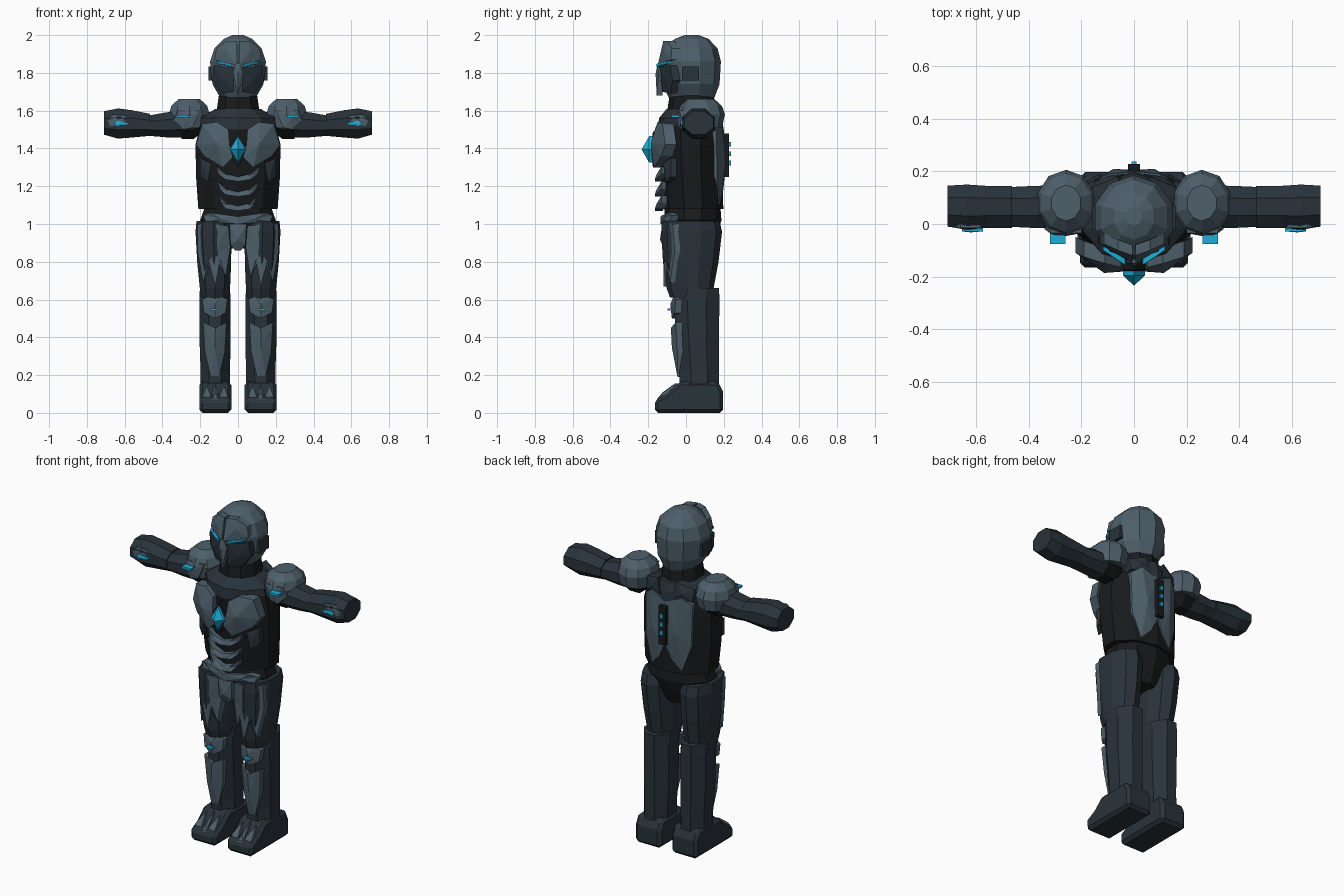
import bpy, bmesh, math
from mathutils import Vector


def material(name, rgb):
    m = bpy.data.materials.new(name)
    m.diffuse_color = (*rgb, 1)
    return m


ARMOR = material("steel_blue", (0.075, 0.115, 0.145))
DARK = material("dark_blue", (0.022, 0.033, 0.042))
BLACK = material("undersuit", (0.009, 0.010, 0.011))
GLOW = material("glow_cyan", (0.013, 0.42, 0.68))


def finish(name, bm, mat, mirror):
    bmesh.ops.recalc_face_normals(bm, faces=bm.faces[:])
    me = bpy.data.meshes.new(name)
    bm.to_mesh(me)
    bm.free()
    me.materials.append(mat)
    ob = bpy.data.objects.new(name, me)
    bpy.context.collection.objects.link(ob)
    if mirror:
        ob.modifiers.new("mirror", 'MIRROR').use_mirror_merge = False
    return ob


def loft(name, mat, rings, n=8, mirror=False, along_x=False):
    """Rings are (height, centre a, centre b, radius a, radius b)."""
    bm = bmesh.new()
    k = 1 / math.cos(math.pi / n)
    loops = []
    for h, ca, cb, ra, rb in rings:
        loop = []
        for i in range(n):
            t = math.tau * (i + 0.5) / n
            a, b = ca + ra * k * math.cos(t), cb + rb * k * math.sin(t)
            loop.append(bm.verts.new((h, a, b) if along_x else (a, b, h)))
        loops.append(loop)
    for lo, hi in zip(loops, loops[1:]):
        for i in range(n):
            j = (i + 1) % n
            bm.faces.new((lo[i], lo[j], hi[j], hi[i]))
    bm.faces.new(loops[0])
    bm.faces.new(loops[-1])
    return finish(name, bm, mat, mirror)


def plate(name, mat, pts, bulge=0.015, thick=0.03, mirror=True, back=False):
    """Faceted armour plate: outline of (x, y, z) with a raised middle."""
    s = -1 if back else 1
    bm = bmesh.new()
    front = [bm.verts.new(p) for p in pts]
    rear = [bm.verts.new((x, y + s * thick, z)) for x, y, z in pts]
    mid = sum((Vector(p) for p in pts), Vector()) / len(pts)
    peak = bm.verts.new(mid - Vector((0, s * bulge, 0)))
    for i in range(len(pts)):
        j = (i + 1) % len(pts)
        bm.faces.new((front[i], front[j], peak))
        bm.faces.new((front[j], front[i], rear[i], rear[j]))
    bm.faces.new(rear)
    return finish(name, bm, mat, mirror)


def box(name, mat, lo, hi, mirror=True):
    bm = bmesh.new()
    bmesh.ops.create_cube(bm, size=1)
    for v in bm.verts:
        v.co = [l + (h - l) * (c + 0.5) for l, h, c in zip(lo, hi, v.co)]
    return finish(name, bm, mat, mirror)


# Head and helmet
loft("helmet", ARMOR, [(1.67, 0, .03, .095, .115), (1.74, 0, .025, .135, .145),
     (1.86, 0, .025, .148, .152), (1.93, 0, .025, .125, .135),
     (1.98, 0, .03, .075, .085), (2.0, 0, .03, .03, .035)], 10)
box("ear_block", DARK, (.12, -.02, 1.76), (.157, .07, 1.835))
plate("brow_plate", ARMOR, [(.005, -.15, 1.84), (.125, -.08, 1.87), (.115, -.075, 1.93),
      (.06, -.1, 1.97), (.005, -.12, 1.97)], .012, .04)
plate("cheek_plate", DARK, [(.02, -.14, 1.83), (.13, -.085, 1.84), (.135, -.07, 1.76),
      (.09, -.085, 1.69), (.02, -.125, 1.70)], .012, .04)
plate("face_ridge", ARMOR, [(0, -.155, 1.68), (.028, -.145, 1.80), (.012, -.15, 1.85),
      (-.012, -.15, 1.85), (-.028, -.145, 1.80)], .012, .03, False)
plate("eye", GLOW, [(.03, -.155, 1.832), (.11, -.10, 1.848), (.117, -.10, 1.864),
      (.035, -.155, 1.848)], .004, .025)

# Neck and collar
loft("neck", BLACK, [(1.54, 0, .03, .13, .13), (1.62, 0, .03, .11, .12),
     (1.69, 0, .03, .10, .11)], 10)
loft("collar", DARK, [(1.50, 0, .025, .20, .165), (1.56, 0, .025, .195, .16),
     (1.61, 0, .04, .12, .135)], 10)

# Torso
loft("torso", BLACK, [(1.08, 0, .04, .21, .15), (1.25, 0, .03, .222, .155),
     (1.42, 0, .025, .225, .16), (1.50, 0, .025, .205, .165),
     (1.555, 0, .025, .19, .155)], 10)
plate("chest_plate", ARMOR, [(.05, -.165, 1.50), (.11, -.15, 1.54), (.19, -.125, 1.53),
      (.222, -.11, 1.42), (.18, -.13, 1.36), (.08, -.17, 1.30), (.03, -.18, 1.35),
      (.045, -.18, 1.42)], .035, .06)
plate("chest_gem", GLOW, [(0, -.195, 1.325), (.042, -.195, 1.395), (0, -.195, 1.465),
      (-.042, -.195, 1.395)], .04, .03, False)
plate("gem_mount", BLACK, [(0, -.175, 1.30), (.055, -.175, 1.395), (0, -.175, 1.49),
      (-.055, -.175, 1.395)], .012, .04, False)
for i, (z, w) in enumerate([(1.305, .115), (1.225, .108), (1.15, .10)]):
    plate(f"abdomen_plate_{i + 1}", ARMOR, [(.0, -.15, z - .055), (.06, -.15, z - .04),
          (w, -.13, z), (w - .01, -.13, z - .04), (.065, -.165, z - .07),
          (0, -.165, z - .08)], .01, .04)
plate("side_plate", DARK, [(.14, -.12, 1.32), (.20, -.08, 1.35), (.20, -.08, 1.25),
      (.16, -.11, 1.22)], .01, .03)

# Back
plate("back_plate", ARMOR, [(0, .20, 1.50), (.10, .19, 1.54), (.155, .16, 1.50),
      (.15, .165, 1.25), (.10, .18, 1.10), (.04, .195, 1.16), (0, .205, 1.25)],
      .025, .05, back=True)
plate("back_collar_plate", DARK, [(.04, .19, 1.53), (.15, .16, 1.52), (.16, .14, 1.59),
      (.06, .18, 1.62)], .015, .05, back=True)
box("spine_strip", BLACK, (-.022, .19, 1.25), (.022, .228, 1.48), False)
for i in range(3):
    z = 1.31 + i * .05
    box(f"spine_light_{i + 1}", GLOW, (-.01, .22, z), (.01, .237, z + .025), False)

# Shoulders and arms
loft("shoulder_dome", ARMOR, [(1.51, .258, .08, .095, .105), (1.58, .258, .08, .108, .12),
     (1.625, .258, .08, .095, .105), (1.663, .258, .08, .055, .065)], 10, True)
box("shoulder_light", GLOW, (.26, -.077, 1.565), (.32, -.035, 1.578))
plate("shoulder_front_plate", ARMOR, [(.20, -.035, 1.60), (.32, -.035, 1.60),
      (.34, -.02, 1.55), (.29, -.04, 1.50), (.24, -.04, 1.51)], .015, .04)
loft("shoulder_joint", BLACK, [(.19, .07, 1.545, .07, .06), (.235, .07, 1.53, .085, .08),
     (.30, .07, 1.53, .085, .08)], 8, True, True)
loft("upper_arm", DARK, [(.28, .065, 1.53, .082, .072), (.38, .065, 1.525, .08, .066),
     (.485, .065, 1.52, .075, .052)], 8, True, True)
loft("forearm", DARK, [(.465, .065, 1.525, .08, .058), (.56, .065, 1.53, .08, .072),
     (.635, .065, 1.532, .085, .08), (.71, .068, 1.535, .078, .062)], 8, True, True)
plate("forearm_plate", ARMOR, [(.53, -.01, 1.53), (.59, -.015, 1.575), (.66, -.015, 1.58),
      (.705, -.01, 1.55), (.70, -.01, 1.505), (.62, -.015, 1.49)], .01, .03)
plate("forearm_light", GLOW, [(.575, -.028, 1.535), (.645, -.028, 1.547),
      (.655, -.028, 1.53), (.645, -.028, 1.518), (.585, -.028, 1.524)], .004, .02)

# Hips
loft("pelvis", BLACK, [(.87, 0, .03, .07, .10), (.95, 0, .03, .15, .13),
     (1.02, 0, .035, .20, .145), (1.09, 0, .035, .175, .14)], 10)
plate("belt_plate", ARMOR, [(0, -.135, 1.00), (.17, -.09, 1.01), (.185, -.075, 1.045),
      (.15, -.10, 1.06), (0, -.135, 1.04)], .012, .04)
plate("groin_plate", ARMOR, [(-.045, -.125, 1.0), (.045, -.125, 1.0), (.04, -.12, .89),
      (.015, -.11, .86), (-.015, -.11, .86), (-.04, -.12, .89)], .02, .05, False)

# Legs
loft("thigh", DARK, [(.61, .122, .02, .072, .10), (.66, .122, .022, .08, .118),
     (.80, .126, .025, .09, .14), (.96, .13, .03, .095, .153),
     (1.015, .13, .025, .09, .145)], 10, True)
plate("thigh_plate", ARMOR, [(.05, -.11, .99), (.13, -.125, 1.0), (.215, -.07, 1.0),
      (.215, -.06, .86), (.185, -.085, .69), (.155, -.115, .80), (.12, -.12, .67),
      (.095, -.12, .81), (.065, -.10, .72), (.04, -.095, .88)], .02, .04)
loft("shin", DARK, [(.13, .122, .07, .078, .105), (.22, .12, .07, .078, .105),
     (.42, .122, .06, .083, .115), (.60, .122, .057, .082, .12),
     (.66, .122, .06, .08, .115)], 8, True)
plate("knee_plate", ARMOR, [(.055, -.055, .60), (.09, -.065, .62), (.12, -.07, .60),
      (.155, -.065, .62), (.19, -.055, .60), (.18, -.06, .53), (.12, -.075, .50),
      (.065, -.06, .53)], .02, .035)
box("knee_light", GLOW, (.105, -.098, .542), (.145, -.07, .552))
plate("shin_plate", ARMOR, [(.06, -.055, .48), (.12, -.08, .45), (.185, -.055, .48),
      (.175, -.045, .32), (.145, -.045, .19), (.10, -.045, .19), (.07, -.045, .32)],
      .022, .04)

# Feet: side profile swept across the width
bm = bmesh.new()
profile = [(-.165, 0), (-.165, .07), (-.10, .105), (-.035, .165), (.17, .165),
           (.197, .11), (.197, 0)]
face = bm.faces.new([bm.verts.new((.035, y, z)) for y, z in profile])
side = bmesh.ops.extrude_face_region(bm, geom=[face])["geom"]
bmesh.ops.translate(bm, vec=(.17, 0, 0), verts=[g for g in side if isinstance(g, bmesh.types.BMVert)])
foot = finish("foot", bm, DARK, True)
bev = foot.modifiers.new("bevel", 'BEVEL')
bev.width, bev.segments = .018, 1
for i, x in enumerate((.075, .165)):
    plate(f"toe_plate_{i + 1}", ARMOR, [(x - .025, -.16, .04), (x + .025, -.16, .04),
          (x + .022, -.135, .095), (x, -.07, .145), (x - .02, -.135, .095)], .008, .03)
plate("toe_claw", ARMOR, [(.105, -.155, .07), (.135, -.155, .07), (.13, -.10, .12),
      (.12, -.06, .155), (.11, -.10, .12)], .012, .03)
